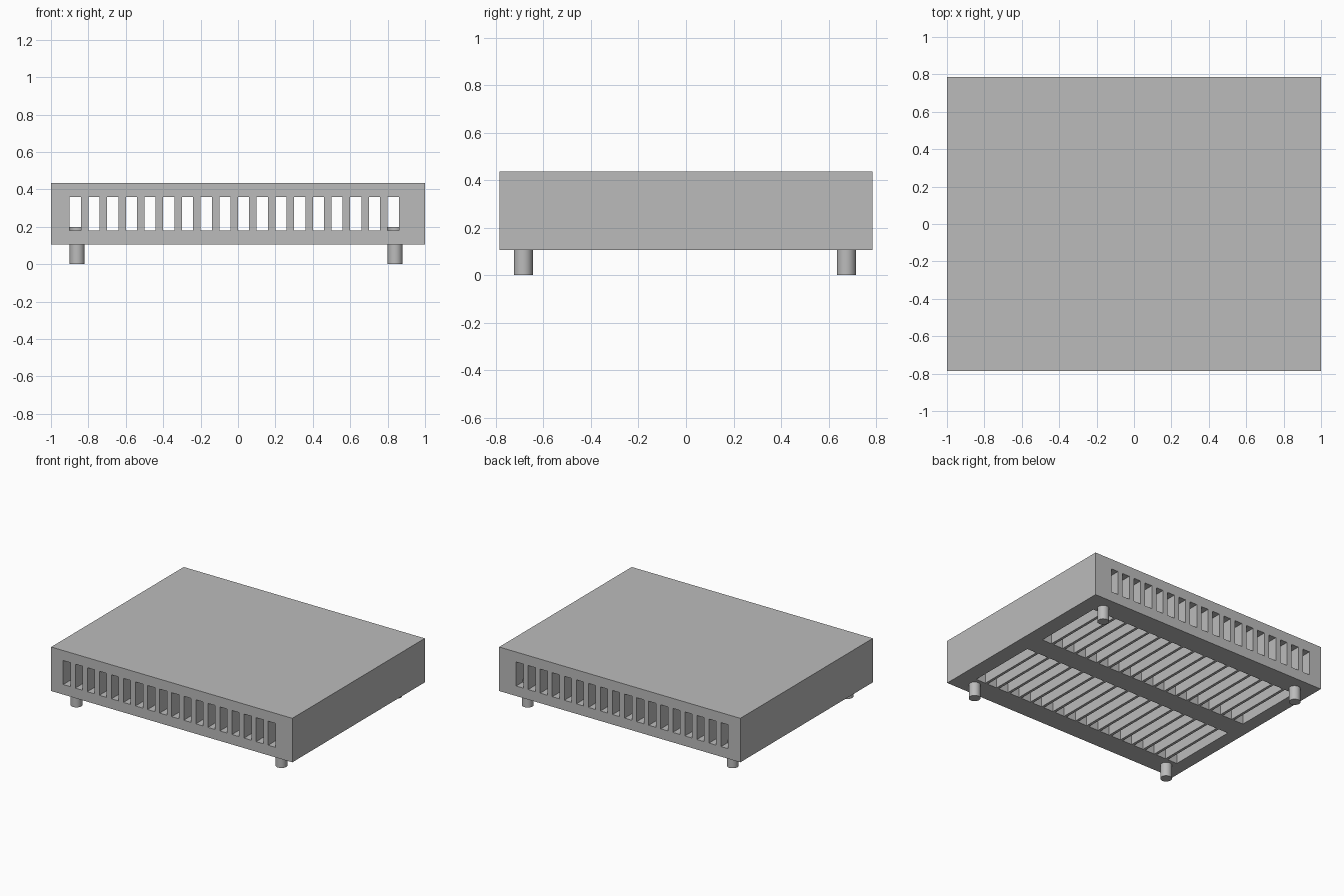
import bpy
import bmesh
from mathutils import Matrix, Vector

if "Cube" in bpy.data.objects:
    bpy.data.objects.remove(bpy.data.objects["Cube"], do_unlink=True)

GREY = (0.5, 0.5, 0.5, 1.0)
grey = bpy.data.materials.new("plain grey")
grey.use_nodes = True
grey.diffuse_color = GREY
grey.node_tree.nodes["Principled BSDF"].inputs["Base Color"].default_value = GREY

HALF_DEPTH = 0.785
BOTTOM, TOP = 0.105, 0.435
SLOT_LOW, SLOT_HIGH = 0.18, 0.36
SLOT_COUNT, PITCH, FIRST = 18, 0.1, -0.9


def make_object(name, bm):
    mesh = bpy.data.meshes.new(name)
    bm.to_mesh(mesh)
    bm.free()
    mesh.materials.append(grey)
    obj = bpy.data.objects.new(name, mesh)
    bpy.context.collection.objects.link(obj)
    return obj


def add_box(bm, low, high):
    low, high = Vector(low), Vector(high)
    matrix = Matrix.Translation((low + high) / 2) @ Matrix.Diagonal((*(high - low), 1))
    bmesh.ops.create_cube(bm, size=1, matrix=matrix)


def cut(target, cutter):
    cutter.hide_render = True
    cutter.hide_viewport = True
    cutter.display_type = 'WIRE'
    mod = target.modifiers.new(cutter.name, 'BOOLEAN')
    mod.operation = 'DIFFERENCE'
    mod.solver = 'EXACT'
    mod.object = cutter


# Body block
bm = bmesh.new()
add_box(bm, (-1, -HALF_DEPTH, BOTTOM), (1, HALF_DEPTH, TOP))
body = make_object("body", bm)

# Vent channels running from front to back
bm = bmesh.new()
for i in range(SLOT_COUNT):
    x = FIRST + i * PITCH
    add_box(bm, (x, -1, SLOT_LOW), (x + 0.06, 1, SLOT_HIGH))
cut(body, make_object("channel_cutter", bm))

# Two rows of vents in the underside
bm = bmesh.new()
for i in range(SLOT_COUNT):
    x = FIRST + i * PITCH
    for y in (-0.62, 0.08):
        add_box(bm, (x, y, 0), (x + 0.08, y + 0.54, SLOT_LOW + 0.01))
cut(body, make_object("underside_cutter", bm))

# Round feet
for side, x in (("left", 0.84), ("right", -0.86)):
    for end, y in (("front", -0.685), ("back", 0.675)):
        bm = bmesh.new()
        bmesh.ops.create_cone(bm, cap_ends=True, segments=32, radius1=0.04, radius2=0.04,
                              depth=0.2, matrix=Matrix.Translation((x, y, 0.1)))
        foot = make_object(f"{end}_{side}_foot", bm)
        bpy.context.view_layer.objects.active = foot
        bpy.ops.object.select_all(action='DESELECT')
        foot.select_set(True)
        bpy.ops.object.shade_smooth_by_angle()
